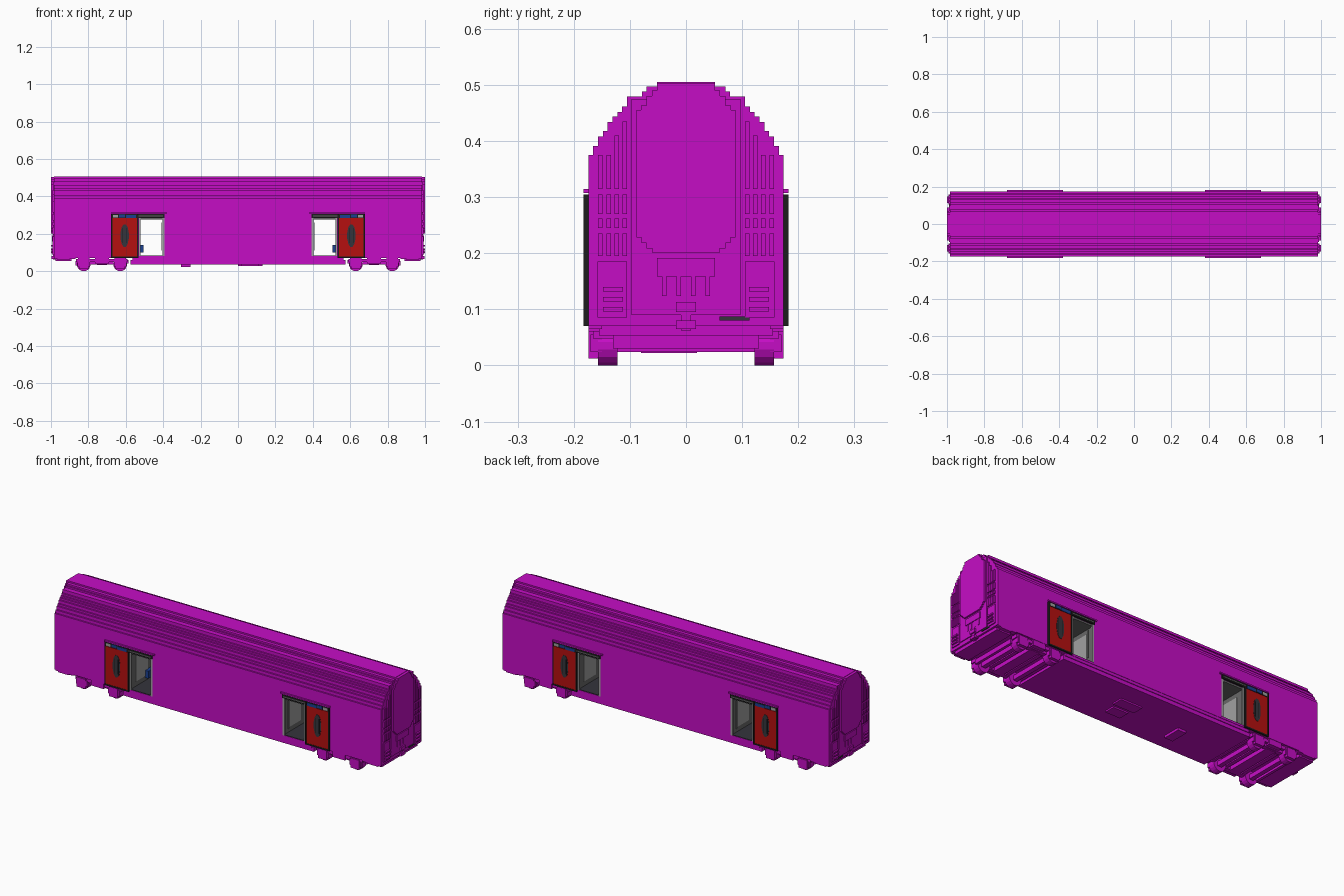
import bpy, bmesh, math

old = bpy.data.objects.get("Cube")
if old:
    bpy.data.objects.remove(old, do_unlink=True)


def material(name, rgb):
    m = bpy.data.materials.new(name)
    m.use_nodes = True
    m.diffuse_color = (*rgb, 1)
    m.node_tree.nodes["Principled BSDF"].inputs["Base Color"].default_value = (*rgb, 1)
    return m


MAGENTA = material("magenta", (0.56, 0.004, 0.56))
RED = material("door red", (0.46, 0.005, 0.005))
BLACK = material("black", (0.012, 0.012, 0.012))
DARK = material("dark grey", (0.035, 0.035, 0.045))
GREY = material("mid grey", (0.14, 0.14, 0.14))
LIGHT = material("light grey", (0.36, 0.36, 0.36))
BLUE = material("blue", (0.01, 0.05, 0.28))


def finish(name, bm, mat):
    bmesh.ops.recalc_face_normals(bm, faces=bm.faces)
    me = bpy.data.meshes.new(name)
    bm.to_mesh(me)
    bm.free()
    me.materials.append(mat)
    ob = bpy.data.objects.new(name, me)
    bpy.context.scene.collection.objects.link(ob)
    return ob


def boxes(name, mat, items, mx=True, my=True):
    """Boxes (x0, x1, y0, y1, z0, z1), mirrored across x and/or y."""
    bm = bmesh.new()
    for x0, x1, y0, y1, z0, z1 in items:
        for sx in ((1, -1) if mx else (1,)):
            for sy in ((1, -1) if my else (1,)):
                vs = bmesh.ops.create_cube(bm, size=1)["verts"]
                for v in vs:
                    v.co = (sx * ((x0 + x1) / 2 + v.co.x * (x1 - x0)),
                            sy * ((y0 + y1) / 2 + v.co.y * (y1 - y0)),
                            (z0 + z1) / 2 + v.co.z * (z1 - z0))
    return finish(name, bm, mat)


def prisms(name, mat, outline, axis, a, b, mx=False, my=False):
    """Extrude an outline of (u, z) along an axis from a to b, with mirrored copies."""
    bm = bmesh.new()
    for sx in ((1, -1) if mx else (1,)):
        for sy in ((1, -1) if my else (1,)):
            rings = []
            for t in (a, b):
                rings.append([bm.verts.new((sx * t, sy * u, z) if axis == "x" else (sx * u, sy * t, z))
                              for u, z in outline])
            n = len(outline)
            bm.faces.new(rings[0])
            bm.faces.new(rings[1])
            for i in range(n):
                j = (i + 1) % n
                bm.faces.new((rings[0][i], rings[0][j], rings[1][j], rings[1][i]))
    return finish(name, bm, mat)


def stepped(z0, steps):
    """Symmetric staircase outline from (half width, top height) steps."""
    right, z = [], z0
    for w, top in steps:
        right += [(w, z), (w, top)]
        z = top
    return right + [(-w, z) for w, z in reversed(right)]


def ellipse(cx, cz, rx, rz, n):
    return [(cx + rx * math.cos(math.tau * (i + .5) / n), cz + rz * math.sin(math.tau * (i + .5) / n))
            for i in range(n)]


# Car body with a stepped roof and two doorways cut right through
ROOF = [(.174, .375), (.166, .391), (.157, .408), (.148, .418), (.140, .434), (.131, .444),
        (.122, .452), (.114, .461), (.105, .479), (.078, .488), (.070, .497), (.052, .505)]
body = prisms("car_body", MAGENTA, stepped(.07, ROOF), "x", -.985, .985)
cutter = boxes("doorway_cutter", GREY, [(.395, .53, -.3, .3, .08, .285)], my=False)
cutter.hide_render = True
cutter.hide_viewport = False
mod = body.modifiers.new("doorways", "BOOLEAN")
mod.object = cutter
mod.solver = "EXACT"
bpy.context.view_layer.objects.active = body
bpy.ops.object.modifier_apply(modifier=mod.name)
bpy.data.objects.remove(cutter, do_unlink=True)

# Vestibule lining
boxes("vestibule_walls", GREY, [(.395, .399, -.172, .172, .08, .285),
                                (.526, .530, -.172, .172, .08, .285)], my=False)
boxes("vestibule_floor", DARK, [(.395, .53, -.172, .172, .078, .083)], my=False)
boxes("vestibule_ceiling", GREY, [(.395, .53, -.172, .172, .276, .286)], my=False)
boxes("doorway_trim", LIGHT, [(.393, .403, .166, .176, .08, .285), (.522, .530, .166, .176, .08, .285)])
boxes("wall_panels", LIGHT, [(.399, .402, .03, .13, .11, .25), (.523, .526, .03, .13, .11, .25)])
boxes("grab_rails", LIGHT, [(.408, .413, .148, .153, .11, .26)])
boxes("wall_seat", BLUE, [(.505, .526, -.05, .0, .10, .14)], my=False)

# Sliding doors
boxes("door_panel", RED, [(.539, .672, .173, .181, .078, .283)])
boxes("door_edges", BLACK, [(.532, .539, .172, .183, .07, .305), (.672, .678, .172, .183, .07, .305),
                            (.539, .672, .172, .1825, .07, .078)])
prisms("door_window", DARK, ellipse(.606, .19, .023, .062, 12), "y", .18, .1825, True, True)
boxes("door_window_bars", BLACK, [(.594, .597, .18, .183, .15, .23), (.615, .618, .18, .183, .15, .23)])
boxes("door_rail", BLACK, [(.393, .672, .172, .181, .285, .305)])
boxes("door_rail_bar", GREY, [(.40, .535, .18, .183, .292, .297)])
boxes("door_motor", BLUE, [(.545, .6, .18, .183, .284, .300), (.605, .635, .18, .183, .287, .303)])
boxes("door_motor_brackets", LIGHT, [(.642, .668, .18, .183, .286, .301)])
boxes("door_canopy", MAGENTA, [(.38, .68, .17, .183, .307, .314)])

# Gangway and end wall relief
boxes("end_arch_panel", MAGENTA, [(.98, .99, -.097, .097, .09, .475)], my=False)
GANGWAY = [(.06, .208), (.07, .218), (.079, .228), (.088, .455), (.080, .463),
           (.070, .480), (.061, .49), (.052, .503)]
prisms("gangway", MAGENTA, stepped(.2, GANGWAY), "x", .98, 1.0, mx=True)
boxes("gangway_step", MAGENTA, [(.98, .995, -.052, .052, .158, .191)], my=False)
boxes("gangway_cables", MAGENTA, [(.98, .993, y, y + .008, .124, .16) for y in (.009, .035)])
ribs = []
for i in range(4):
    y = .105 + i * .0145
    ribs += [(.98, .993, y, y + .008, z0, z1) for z0, z1 in
             ((.195, .235), (.245, .262), (.27, .305), (.314, .375))]
ribs += [(.98, .993, .105, .113, .375, .435), (.98, .993, .1195, .1275, .375, .41)]
boxes("end_corner_ribs", MAGENTA, ribs)
boxes("end_lower_panels", MAGENTA, [(.98, .991, .105, .158, .085, .185)])
boxes("end_steps", MAGENTA, [(.98, 1.0, .112, .148, z, z + .008) for z in (.096, .114, .132)])

# Corner skirts, buffer beam and coupler
boxes("corner_skirts", MAGENTA, [(.90, .965, .13, .174, .06, .072), (.87, .98, .15, .174, .065, .075)])
boxes("buffer_beam", MAGENTA, [(.89, .975, -.155, .155, .053, .088)], my=False)
boxes("coupler", MAGENTA, [(.95, .998, -.018, .018, .095, .113), (.92, .99, -.009, .009, .062, .1),
                           (.97, .997, -.018, .018, .065, .08)], my=False)
boxes("coupler_handle", DARK, [(.975, .99, .06, .113, .080, .087)], my=False)

# Underframe between the bogies
boxes("underframe", MAGENTA, [(-.575, .575, -.168, .168, .035, .06),
                              (-.565, .565, -.172, .172, .055, .072)], mx=False, my=False)
boxes("underframe_boxes", MAGENTA, [(-.305, -.255, -.08, .02, .022, .036), (.0, .13, .0, .06, .027, .036),
                                    (.02, .11, -.08, -.02, .027, .036)], mx=False, my=False)

# Bogies
for n, cx in (("inner", .63), ("outer", .825)):
    prisms(n + "_wheels", MAGENTA, ellipse(cx, .035, .036, .0355, 16), "y", .122, .157, True, True)
    boxes(n + "_axle", MAGENTA, [(cx - .012, cx + .012, -.125, .125, .024, .048)], my=False)
    boxes(n + "_axle_box", MAGENTA, [(cx - .026, cx + .026, .15, .174, .012, .064),
                                     (cx - .034, cx + .034, .15, .17, .024, .055)])
boxes("bogie_frame", MAGENTA, [(.59, .865, .13, .166, .048, .066), (.69, .765, .14, .172, .04, .076),
                               (.665, .79, .125, .15, .035, .055), (.60, .66, .14, .168, .06, .08),
                               (.795, .855, .14, .168, .06, .08)])
boxes("bogie_bolsters", MAGENTA, [(.70, .755, -.14, .14, .032, .072), (.665, .685, -.13, .13, .04, .06),
                                  (.77, .79, -.13, .13, .04, .06), (.585, .60, -.13, .13, .04, .06),
                                  (.855, .87, -.13, .13, .03, .055)], my=False)
